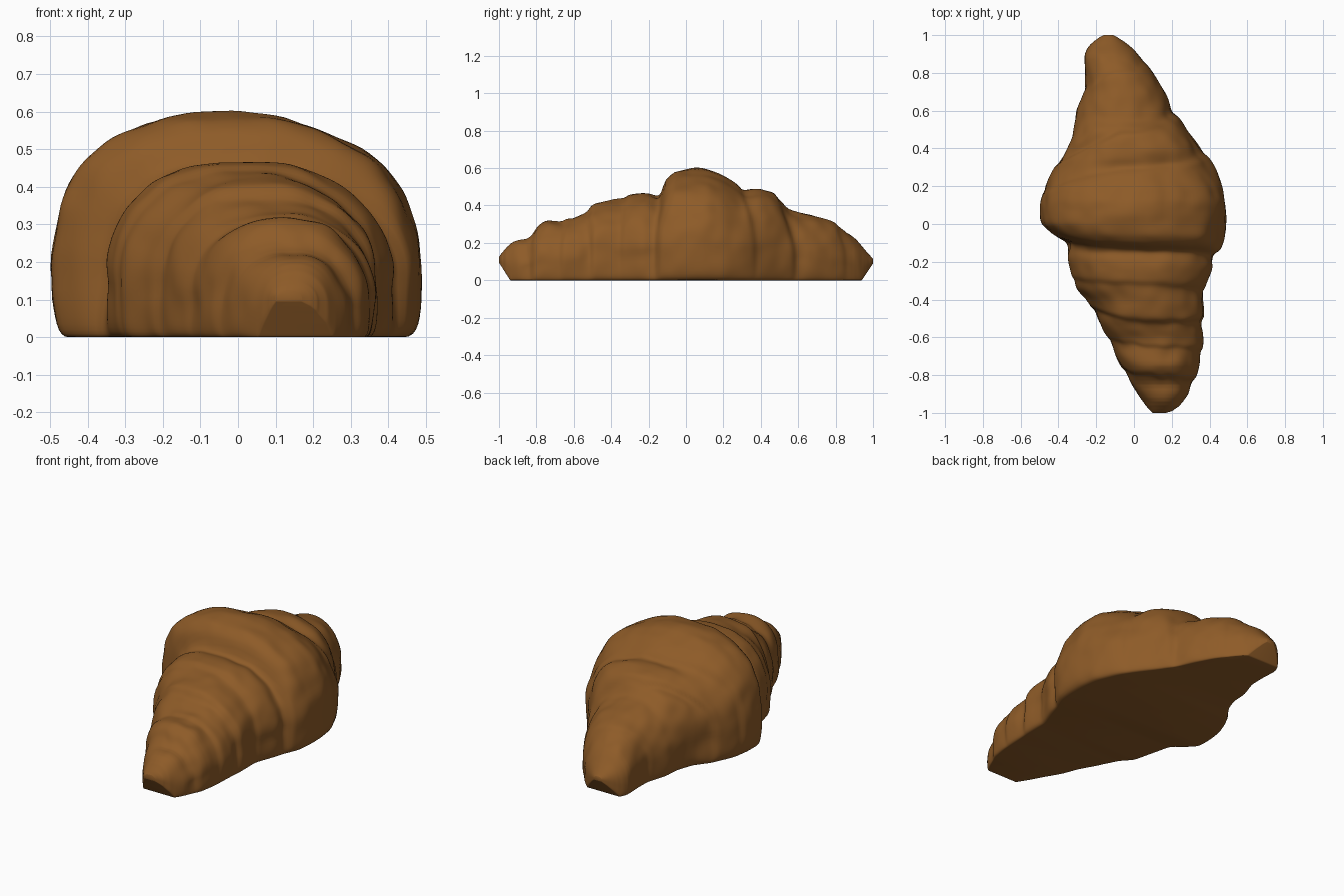
import bpy, bmesh, math
from mathutils import Vector, noise

if "Cube" in bpy.data.objects:
    bpy.data.objects.remove(bpy.data.objects["Cube"])

# Outline tables: (y, left edge x, right edge x)
SIDES = [(-1, .10, .17), (-.985, .08, .22), (-.96, .06, .245), (-.9, .02, .285), (-.8, -.04, .335),
         (-.7, -.10, .355), (-.6, -.14, .36), (-.5, -.20, .37), (-.4, -.25, .372),
         (-.34, -.31, .375), (-.2, -.345, .43), (-.13, -.365, .455), (-.09, -.385, .475),
         (-.05, -.44, .485), (0, -.49, .49), (.1, -.49, .488), (.2, -.475, .47),
         (.33, -.41, .41), (.4, -.35, .36), (.5, -.31, .28), (.6, -.30, .21),
         (.7, -.265, .16), (.8, -.26, .105), (.9, -.262, .025), (.95, -.235, -.03),
         (.985, -.19, -.08), (1, -.16, -.11)]
# Crest height: (y, top z)
CREST = [(-1, .125), (-.98, .155), (-.94, .20), (-.9, .215), (-.85, .225), (-.8, .28), (-.75, .32),
         (-.6, .33), (-.55, .37), (-.5, .41), (-.4, .425), (-.3, .455), (-.2, .47),
         (-.14, .48), (-.11, .54), (-.06, .585), (.05, .60), (.12, .595), (.2, .56),
         (.3, .495), (.4, .49), (.45, .475), (.5, .45), (.55, .38), (.6, .36),
         (.7, .335), (.8, .305), (.85, .27), (.9, .23), (.95, .17), (1, .115)]
# Underside height
BASE = [(-1, .095), (-.94, 0), (.94, 0), (1, .09)]
# Dough seams: y at left, crest, right; depth; thicker side (-1 front, 1 back)
SEAMS = [(-.10, -.135, -.165, .035, 1), (-.30, -.33, -.36, .010, 1),
         (-.46, -.53, -.52, .016, 1), (-.62, -.66, -.68, .010, 1),
         (-.78, -.82, -.84, .014, 1), (.33, .50, .60, .020, -1),
         (.18, .30, .38, .013, -1), (.72, .82, .86, .008, -1)]


def lookup(table, y, col=1):
    for a, b in zip(table, table[1:]):
        if y <= b[0]:
            t = (y - a[0]) / (b[0] - a[0])
            return a[col] + (b[col] - a[col]) * t
    return table[-1][col]


def smooth(table, y, col=1):
    d = min(.02, 1 - abs(y))
    return sum(lookup(table, y + k * d, col) * w for k, w in ((-1, .25), (0, .5), (1, .25)))


def seam_offset(y, u):
    """Inward cut: abrupt on the thin side, gently fading on the thick side."""
    cut = 0
    for yl, yc, yr, depth, side in SEAMS:
        ys = yc + (yr - yc) * u * u if u > 0 else yc + (yl - yc) * u * u
        ys += .012 * noise.noise(Vector((u * 3, yc * 9, 2)))
        d = (y - ys) * side
        cut += depth * math.exp(-(d / (.018 if d > 0 else .05)) ** 2)
    return cut


ARC, LOW, ROWS = 64, 10, 260


def section(y):
    l, r = smooth(SIDES, y, 1), smooth(SIDES, y, 2)
    top, base = smooth(CREST, y), lookup(BASE, y)
    c = (l + r) / 2 - .05 * math.exp(-((y - .03) / .15) ** 2)
    mid = base + .31 * (top - base)
    pts = []
    for i in range(-LOW, ARC + LOW + 1):
        if 0 <= i <= ARC:                       # domed upper part
            a = math.pi * i / ARC
            ca, sa = math.cos(a), math.sin(a)
            n = 2.15 if ca > 0 else 2.4
            x = abs(ca) ** (2 / n) * (1 if ca > 0 else -1)
            z = mid + (top - mid) * max(sa, 0) ** (2 / n)
            fade = 1
        else:                                   # sides tucking in to the base
            s = (-i if i < 0 else i - ARC) / LOW
            x = (1 - .09 * s ** 3) * (1 if i < 0 else -1)
            z = mid + (base - mid) * math.sin(s * math.pi / 2)
            fade = 1 - s
        px = c + (r - c) * x if x > 0 else c + (c - l) * x
        out = Vector((px - c, 0, max(z - mid, 0)))
        out = out.normalized() if out.length > 1e-6 else Vector((0, 0, 1))
        p = Vector((px, y, z))
        bump = .012 * noise.noise(p * 5.5) + .006 * noise.noise(p * 12)
        tip = min(1, (1 - abs(y)) / .1)
        pts.append(p + out * (bump - seam_offset(y, x)) * fade * tip)
    return pts


# Croissant body: loft of the sections along y
bm = bmesh.new()
rings = []
for k in range(ROWS + 1):
    y = math.sin((k / ROWS - .5) * math.pi)
    rings.append([bm.verts.new(p) for p in section(y)])
for a, b in zip(rings, rings[1:]):
    for j in range(len(a)):
        m = (j + 1) % len(a)
        bm.faces.new((a[j], a[m], b[m], b[j]))
bm.faces.new(rings[0])
bm.faces.new(rings[-1][::-1])
bmesh.ops.recalc_face_normals(bm, faces=bm.faces)
mesh = bpy.data.meshes.new("croissant")
bm.to_mesh(mesh)
bm.free()
body = bpy.data.objects.new("croissant", mesh)
bpy.context.collection.objects.link(body)

# Baked crust colour
crust = bpy.data.materials.new("baked crust brown")
crust.diffuse_color = (.27, .105, .021, 1)
crust.use_nodes = True
crust.node_tree.nodes["Principled BSDF"].inputs["Base Color"].default_value = crust.diffuse_color
mesh.materials.append(crust)

bpy.context.view_layer.objects.active = body
body.select_set(True)
bpy.ops.object.shade_smooth_by_angle(angle=math.radians(50))
